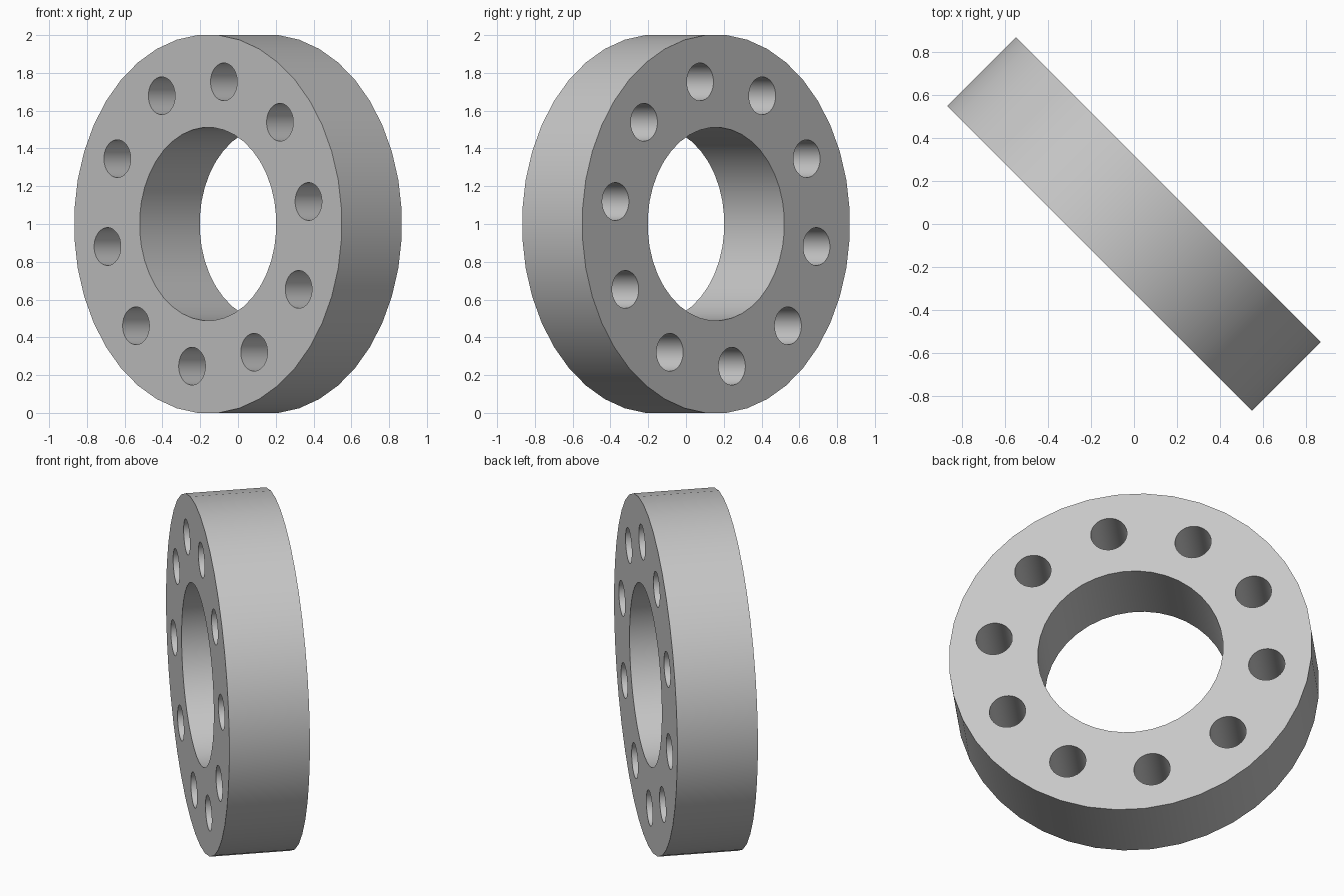
import bpy, bmesh
from math import cos, sin, radians
from mathutils import Matrix

cube = bpy.data.objects.get("Cube")
if cube:
    bpy.data.objects.remove(cube, do_unlink=True)

SIDES = 40
THICKNESS = 0.45
RIM_RADIUS = 1 / cos(radians(180 / SIDES))   # flat of the rim rests on the ground
BORE_RADIUS = 0.512
HOLE_RADIUS, HOLE_CIRCLE, HOLE_COUNT = 0.1, 0.762, 10

grey = bpy.data.materials.new("light_grey")
grey.use_nodes = True
grey.diffuse_color = (0.57, 0.57, 0.57, 1)
grey.node_tree.nodes["Principled BSDF"].inputs["Base Color"].default_value = grey.diffuse_color


def add_ring(bm, radius, sides, x=0, y=0):
    """Closed outline with a flat side facing along each axis."""
    turn = Matrix.Rotation(radians(180 / sides), 4, "Z")
    bmesh.ops.create_circle(bm, segments=sides, radius=radius,
                            matrix=Matrix.Translation((x, y, 0)) @ turn)


# Flange profile: rim, bore and bolt circle
bm = bmesh.new()
add_ring(bm, RIM_RADIUS, SIDES)
add_ring(bm, BORE_RADIUS, SIDES)
for i in range(HOLE_COUNT):
    a = radians(9 + 360 * i / HOLE_COUNT)
    add_ring(bm, HOLE_RADIUS, SIDES, HOLE_CIRCLE * cos(a), HOLE_CIRCLE * sin(a))
bmesh.ops.triangle_fill(bm, edges=bm.edges[:], use_beauty=True, use_dissolve=False)

# Thickness, centred on the profile
bmesh.ops.translate(bm, verts=bm.verts[:], vec=(0, 0, -THICKNESS / 2))
top = bmesh.ops.extrude_face_region(bm, geom=bm.faces[:])["geom"]
bmesh.ops.translate(bm, verts=[g for g in top if isinstance(g, bmesh.types.BMVert)],
                    vec=(0, 0, THICKNESS))
bmesh.ops.recalc_face_normals(bm, faces=bm.faces[:])

# Stand it upright and turn it diagonally
bm.transform(Matrix.Translation((0, 0, 1)) @ Matrix.Rotation(radians(-45), 4, "Z")
             @ Matrix.Rotation(radians(90), 4, "X"))
mesh = bpy.data.meshes.new("flange_ring")
bm.to_mesh(mesh)
bm.free()
mesh.materials.append(grey)
flange = bpy.data.objects.new("flange_ring", mesh)
bpy.context.collection.objects.link(flange)

# Smooth walls, crisp rims
bpy.ops.object.select_all(action="DESELECT")
flange.select_set(True)
bpy.context.view_layer.objects.active = flange
bpy.ops.object.shade_smooth_by_angle(angle=radians(30))
